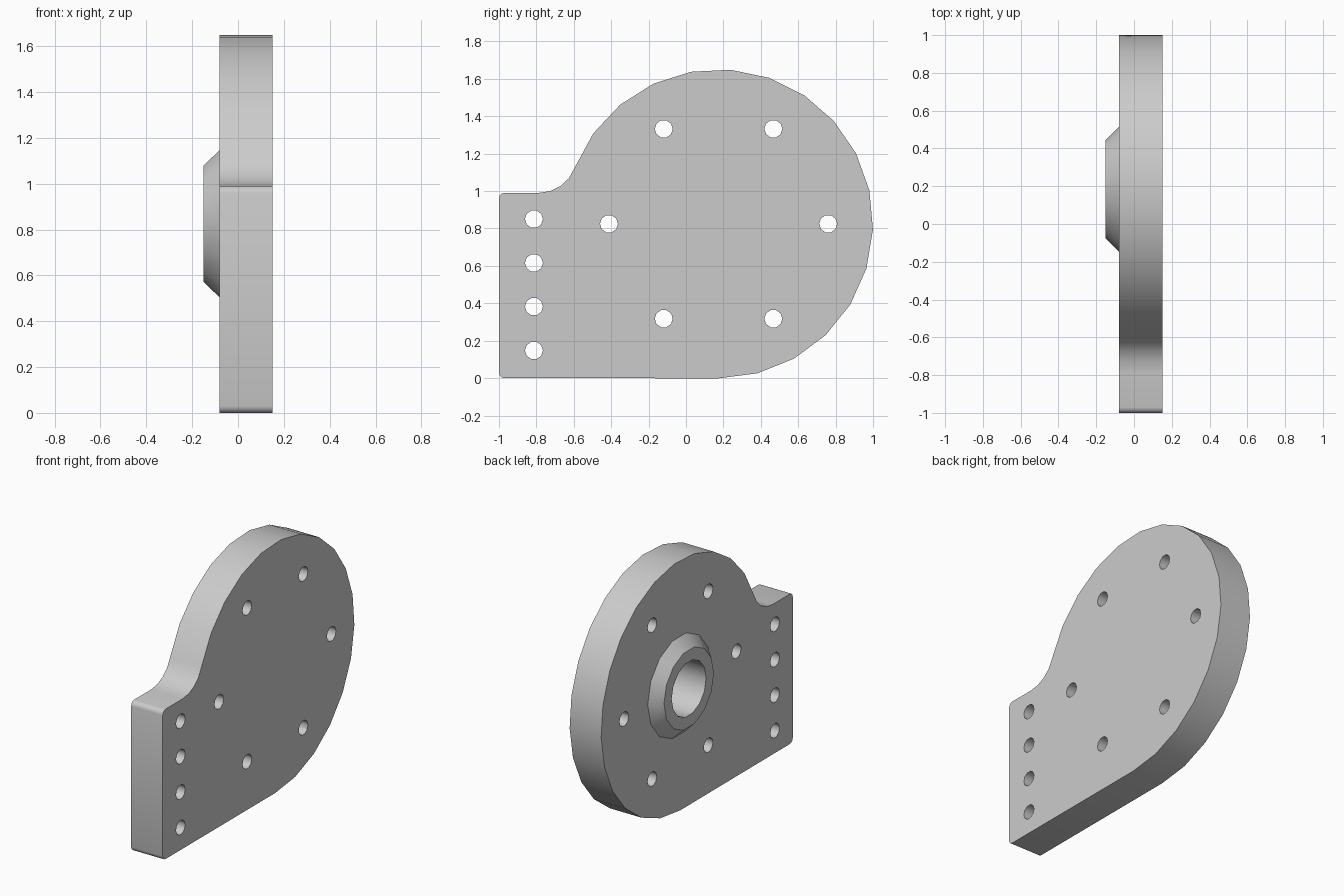
import bpy
import bmesh
from math import radians, sin, cos, pi

cube = bpy.data.objects.get("Cube")
if cube:
    bpy.data.objects.remove(cube, do_unlink=True)

X_IN, X_OUT = -0.08, 0.15          # plate thickness range
X_BOSS = -0.15                     # raised face of the boss
CY, CZ, R = 0.174, 0.825, 0.826    # disc centre and radius

grey = bpy.data.materials.new("plain grey")
grey.use_nodes = True
grey.diffuse_color = (0.6, 0.6, 0.6, 1)
grey.node_tree.nodes["Principled BSDF"].inputs["Base Color"].default_value = (0.6, 0.6, 0.6, 1)


def arc(cy, cz, r, start, end, steps):
    angles = [radians(start + (end - start) * i / steps) for i in range(steps + 1)]
    return [(cy + r * cos(a), cz + r * sin(a)) for a in angles]


def turned(name, y, z, x0, x1, r0, r1, sides):
    """Cone or cylinder along x, radius r0 at the larger x0 and r1 at x1."""
    bpy.ops.mesh.primitive_cone_add(vertices=sides, radius1=r0, radius2=r1, depth=x0 - x1,
                                    location=((x0 + x1) / 2, y, z), rotation=(0, -pi / 2, 0))
    obj = bpy.context.object
    obj.name = name
    obj.data.materials.append(grey)
    return obj


def combine(target, tool, operation):
    mod = target.modifiers.new(operation.lower(), 'BOOLEAN')
    mod.object, mod.operation, mod.solver = tool, operation, 'EXACT'
    bpy.context.view_layer.objects.active = target
    bpy.ops.object.modifier_apply(modifier=mod.name)
    bpy.data.objects.remove(tool, do_unlink=True)


# Plate outline: disc, concave fillet, then the square mounting end
outline = arc(CY, CZ, R, -90, 158.8, 17)
outline += arc(-0.79, 1.20, 0.21, -21.2, -90, 4)[1:]
outline += arc(-0.97, 0.96, 0.03, 90, 180, 3)
outline += arc(-0.97, 0.03, 0.03, 180, 270, 3)

bm = bmesh.new()
face = bm.faces.new([bm.verts.new((X_IN, y, z)) for y, z in outline])
sweep = bmesh.ops.extrude_face_region(bm, geom=[face])
bmesh.ops.translate(bm, vec=(X_OUT - X_IN, 0, 0),
                    verts=[v for v in sweep["geom"] if isinstance(v, bmesh.types.BMVert)])
bmesh.ops.recalc_face_normals(bm, faces=bm.faces)
mesh = bpy.data.meshes.new("mounting_plate")
bm.to_mesh(mesh)
bm.free()
mesh.materials.append(grey)
plate = bpy.data.objects.new("mounting_plate", mesh)
bpy.context.collection.objects.link(plate)

# Tapered boss with a blind bore
combine(plate, turned("boss", CY + 0.01, CZ, X_IN + 0.02, X_BOSS, 0.35, 0.26, 14), 'UNION')
combine(plate, turned("bore", CY + 0.01, CZ, 0.1, X_BOSS - 0.1, 0.18, 0.18, 14), 'DIFFERENCE')

# Bolt circle and the row of edge holes
holes = [(CY + 0.586 * cos(i * pi / 3), CZ + 0.586 * sin(i * pi / 3)) for i in range(6)]
holes += [(-0.813, 0.148 + 0.234 * i) for i in range(4)]
for y, z in holes:
    combine(plate, turned("hole", y, z, X_OUT + 0.1, X_IN - 0.1, 0.048, 0.048, 10), 'DIFFERENCE')

bpy.ops.object.select_all(action='DESELECT')
plate.select_set(True)
bpy.context.view_layer.objects.active = plate
bpy.ops.object.shade_smooth_by_angle(angle=radians(40))
